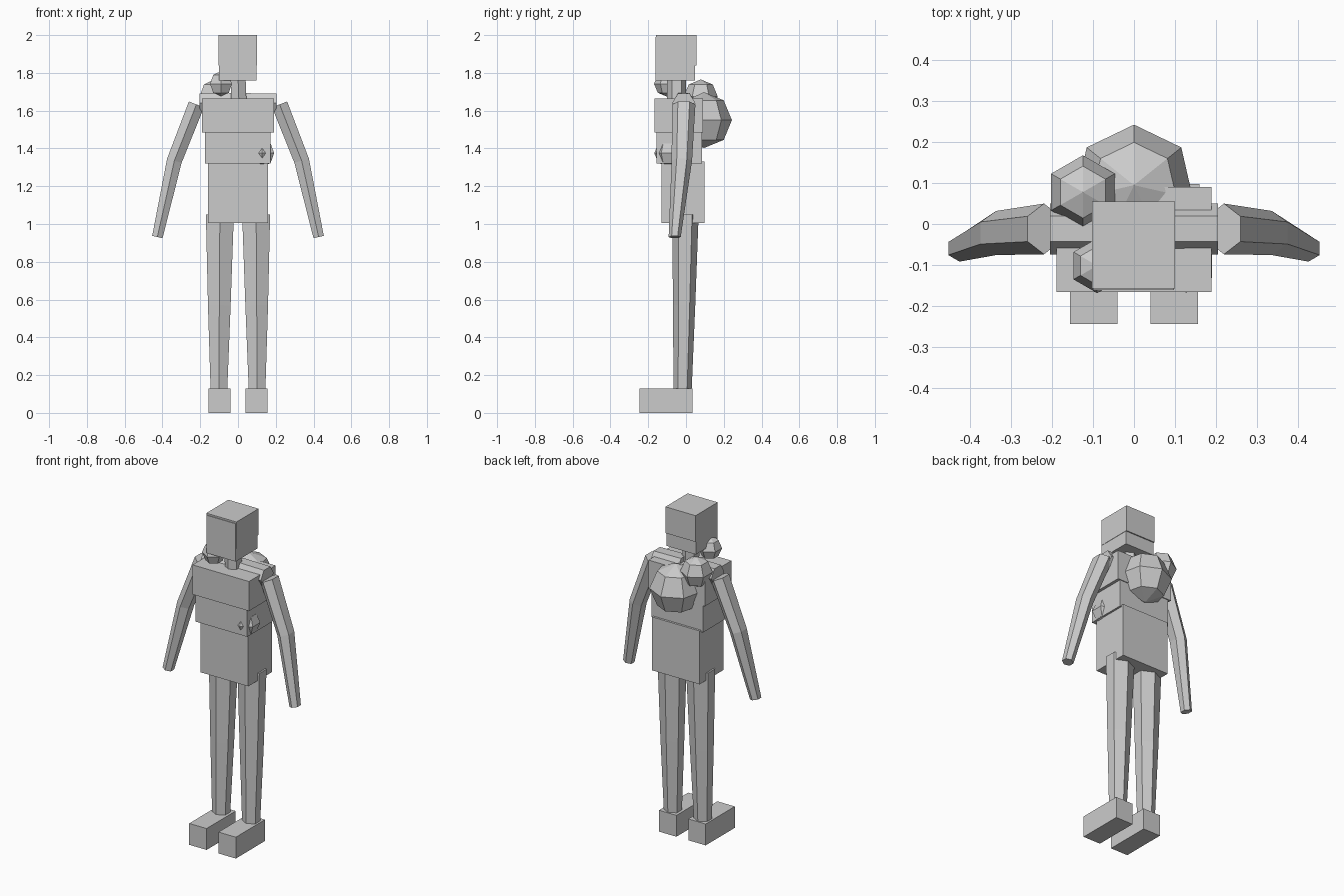
import bpy, bmesh, math
from mathutils import Vector, Matrix

cube = bpy.data.objects.get("Cube")
if cube:
    bpy.data.objects.remove(cube, do_unlink=True)

grey = bpy.data.materials.new("plain grey")
grey.use_nodes = True
grey.diffuse_color = (0.6, 0.6, 0.6, 1)
grey.node_tree.nodes["Principled BSDF"].inputs["Base Color"].default_value = (0.6, 0.6, 0.6, 1)


def finish(name, bm):
    bmesh.ops.recalc_face_normals(bm, faces=bm.faces)
    mesh = bpy.data.meshes.new(name)
    bm.to_mesh(mesh)
    bm.free()
    mesh.materials.append(grey)
    obj = bpy.data.objects.new(name, mesh)
    bpy.context.collection.objects.link(obj)
    return obj


def box(name, x, y, z):
    """Box from (low, high) ranges."""
    bm = bmesh.new()
    centre = Vector([(a + b) / 2 for a, b in (x, y, z)])
    size = [b - a for a, b in (x, y, z)]
    bmesh.ops.create_cube(bm, size=1, matrix=Matrix.Translation(centre) @ Matrix.Diagonal((*size, 1)))
    return finish(name, bm)


def ball(name, centre, radius, segments=6):
    bm = bmesh.new()
    bmesh.ops.create_uvsphere(bm, u_segments=segments, v_segments=4, radius=radius,
                              matrix=Matrix.Translation(centre))
    return finish(name, bm)


def limb(name, stations):
    """Six-sided tube through (centre, half width, half depth) stations."""
    bm = bmesh.new()
    centres = [Vector(s[0]) for s in stations]
    depth_axis = Vector((0, 1, 0))
    rings = []
    for i, (_, width, depth) in enumerate(stations):
        along = centres[min(i + 1, len(centres) - 1)] - centres[max(i - 1, 0)]
        width_axis = along.cross(depth_axis).normalized()
        ring = []
        for k in range(6):
            a = k * math.pi / 3
            offset = depth_axis * depth * math.cos(a) + width_axis * width * math.sin(a) / math.sin(math.pi / 3)
            ring.append(bm.verts.new(centres[i] + offset))
        rings.append(ring)
    for low, high in zip(rings, rings[1:]):
        for k in range(6):
            n = (k + 1) % 6
            bm.faces.new((low[k], low[n], high[n], high[k]))
    bm.faces.new(rings[0])
    bm.faces.new(rings[-1])
    return finish(name, bm)


# Torso blocks
box("waist", (-0.16, 0.16), (-0.13, 0.098), (1.005, 1.33))
box("belly", (-0.175, 0.172), (-0.157, 0.085), (1.32, 1.49))
box("chest", (-0.19, 0.19), (-0.166, 0.09), (1.485, 1.665))

# Neck and head
limb("neck", [((0.005, -0.05, 1.64), 0.04, 0.05), ((0, -0.05, 1.78), 0.04, 0.05)])
box("head", (-0.1, 0.098), (-0.162, 0.048), (1.76, 1.99))
box("scalp", (-0.103, 0.1), (-0.158, 0.055), (1.84, 2.0))

# Paired limbs
for side, s in (("left", 1), ("right", -1)):
    limb(side + "_shoulder", [((s * 0.02, -0.012, 1.64), 0.053, 0.062),
                              ((s * 0.205, -0.012, 1.64), 0.05, 0.062)])
    limb(side + "_arm", [((s * 0.22, -0.012, 1.633), 0.043, 0.062),
                         ((s * 0.337, -0.022, 1.335), 0.04, 0.054),
                         ((s * 0.427, -0.06, 0.931), 0.028, 0.032)])
    limb(side + "_leg", [((s * 0.096, -0.003, 1.05), 0.074, 0.07),
                         ((s * 0.099, -0.01, 0.57), 0.06, 0.059),
                         ((s * 0.101, -0.018, 0.12), 0.044, 0.048)])
    box(side + "_foot", sorted((s * 0.04, s * 0.157)), (-0.245, 0.035), (0, 0.13))

# Faceted lumps on the body
ball("back_lump", (0, 0.095, 1.55), 0.148, 7)
ball("shoulder_lump", (-0.125, 0.078, 1.675), 0.09)
ball("neck_lump", (-0.09, -0.102, 1.742), 0.067)
ball("belly_lump", (0.128, -0.095, 1.375), 0.073)
